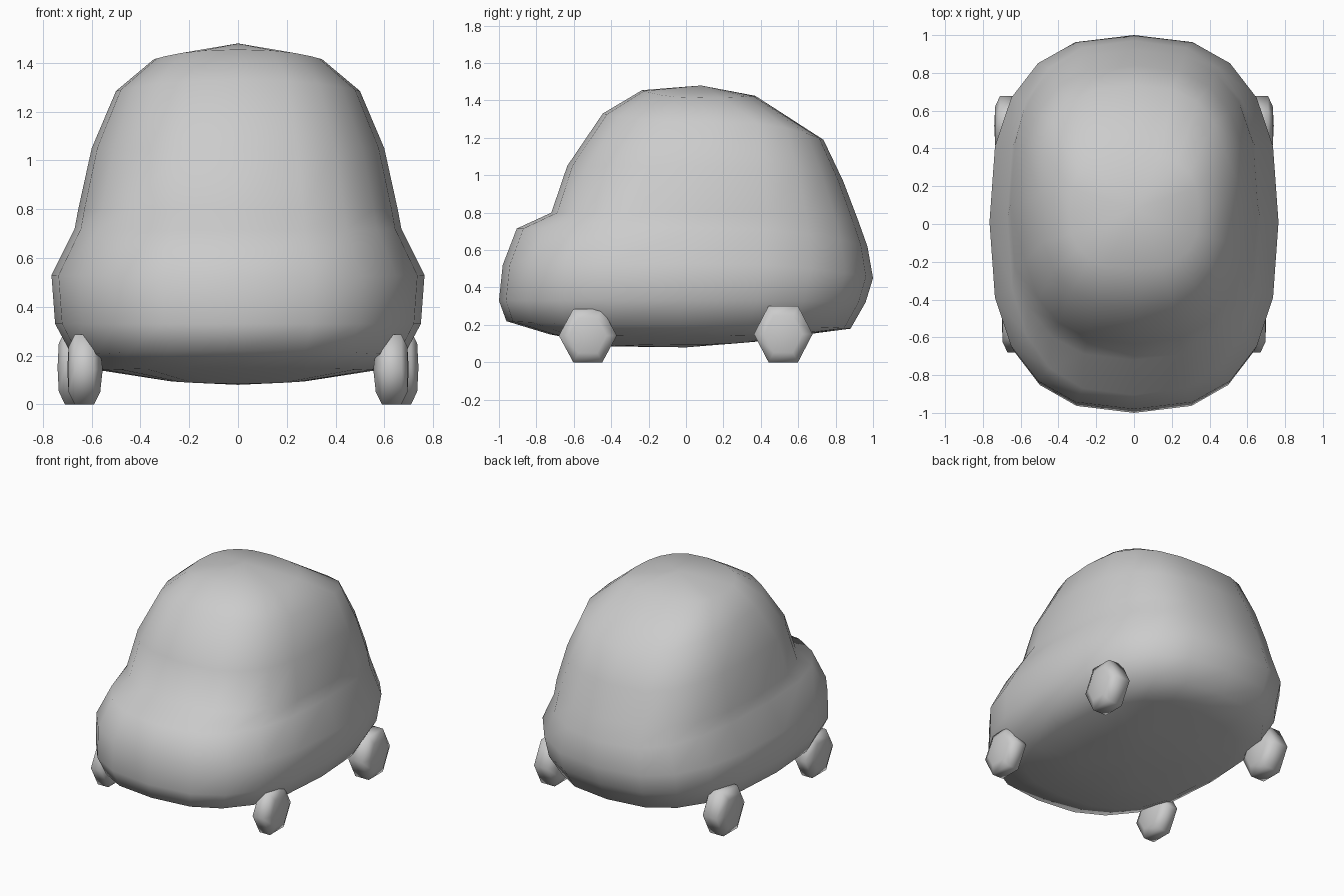
import bpy, bmesh
from math import sin, cos, pi, copysign

if "Cube" in bpy.data.objects:
    bpy.data.objects.remove(bpy.data.objects["Cube"])


def loft(name, rings, start, end):
    """Skin equal-length point rings and close both ends with a centre point."""
    bm = bmesh.new()
    rows = [[bm.verts.new(p) for p in r] for r in rings]
    n = len(rows[0])
    for a, b in zip(rows, rows[1:]):
        for i in range(n):
            j = (i + 1) % n
            bm.faces.new((a[i], a[j], b[j], b[i]))
    for pole, row in ((start, rows[0]), (end, rows[-1])):
        v = bm.verts.new(pole)
        for i in range(n):
            bm.faces.new((v, row[i], row[(i + 1) % n]))
    bmesh.ops.recalc_face_normals(bm, faces=bm.faces)
    for f in bm.faces:
        f.smooth = True
    mesh = bpy.data.meshes.new(name)
    bm.to_mesh(mesh)
    bm.free()
    obj = bpy.data.objects.new(name, mesh)
    bpy.context.collection.objects.link(obj)
    return obj


def body_ring(yf, zf, yb, zb, w, zs, n=2.6, sides=20):
    """Rounded-square ring through a front, a back and two side points."""
    pts = []
    for i in range(sides):
        t = 2 * pi * i / sides
        c, s = cos(t), sin(t)
        x = copysign(abs(c) ** (2 / n), c) * w
        y = (yf + yb) / 2 + copysign(abs(s) ** (2 / n), s) * (yb - yf) / 2
        z = zs + ((zb if s > 0 else zf) - zs) * s * s
        pts.append((x, y, z))
    return pts


# Body shell: front y, z / back y, z / half width, side z
levels = [
    (-0.40, 0.085, 0.37, 0.11, 0.28, 0.095),
    (-0.73, 0.15, 0.65, 0.15, 0.57, 0.14),
    (-0.96, 0.22, 0.88, 0.18, 0.68, 0.20),
    (-1.00, 0.33, 0.96, 0.32, 0.75, 0.33),
    (-0.98, 0.52, 1.00, 0.45, 0.765, 0.53),
    (-0.905, 0.715, 0.97, 0.62, 0.67, 0.72),
    (-0.72, 0.80, 0.92, 0.76, 0.655, 0.80),
    (-0.635, 1.05, 0.84, 0.97, 0.60, 1.05),
    (-0.445, 1.33, 0.735, 1.19, 0.50, 1.285),
    (-0.235, 1.455, 0.37, 1.425, 0.345, 1.415),
]
loft("car_body", [body_ring(*l) for l in levels], (0, 0, 0.08), (0, 0.08, 1.48))


# Wheels: chunky six-sided rounded discs, mirrored left and right
def wheel(name, side, y, rx, rz, stations):
    rings = []
    for x, k in stations:
        rings.append([(side * x, y + rx * k * cos(i * pi / 3),
                       rz + rz * k * sin(i * pi / 3) / sin(pi / 3))
                      for i in range(6)])
    loft(name, rings, (side * (stations[0][0] - 0.01), y, rz),
         (side * (stations[-1][0] + 0.005), y, rz))


front = [(0.565, 0.65), (0.59, 1.0), (0.67, 1.0), (0.695, 0.65)]
rear = [(0.575, 0.65), (0.605, 1.0), (0.71, 1.0), (0.735, 0.65)]
for label, side in (("left", -1), ("right", 1)):
    wheel("front_wheel_" + label, side, -0.525, 0.155, 0.143, front)
    wheel("rear_wheel_" + label, side, 0.52, 0.157, 0.151, rear)
